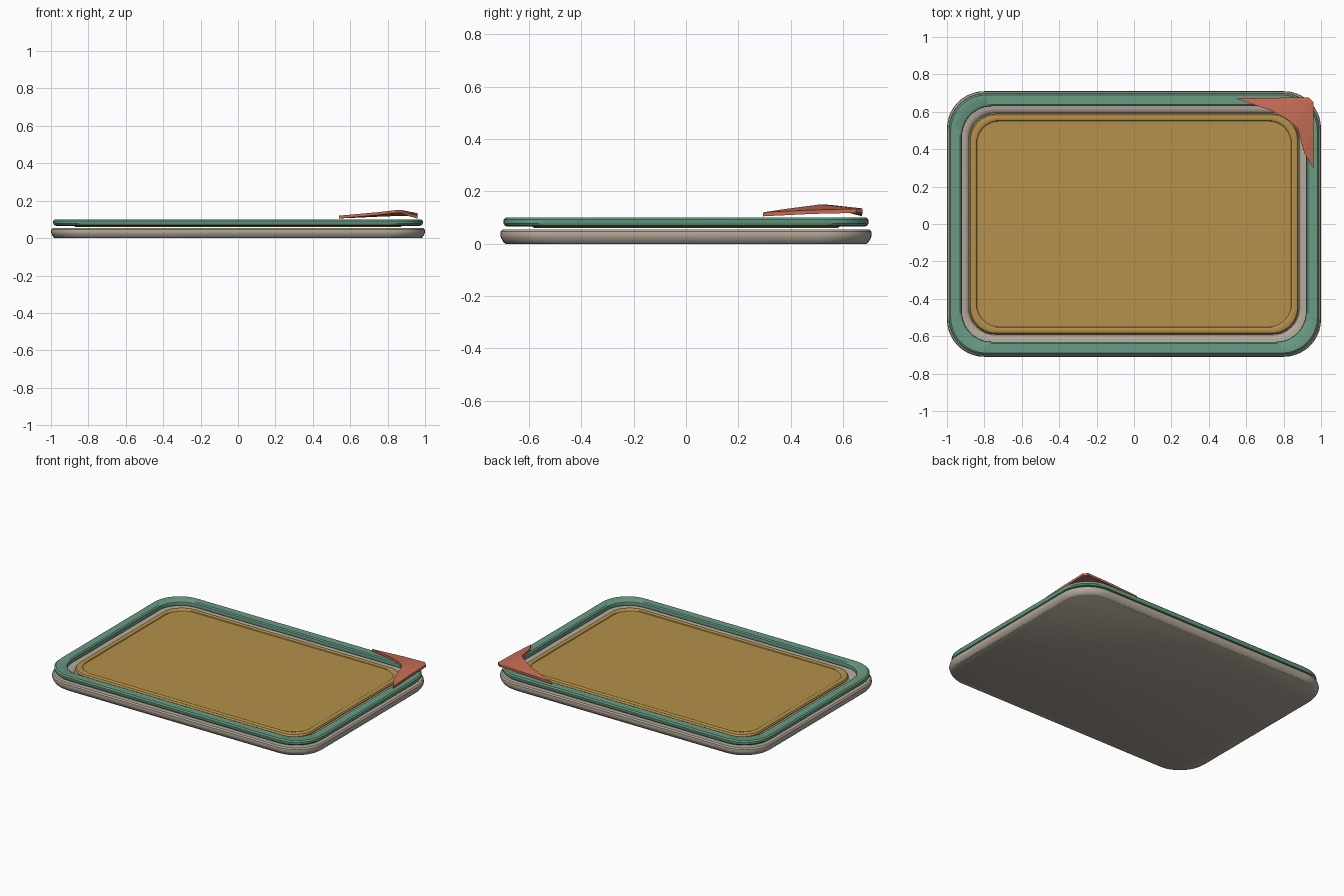
import bpy, bmesh
from math import sin, cos, pi

if "Cube" in bpy.data.objects:
    bpy.data.objects.remove(bpy.data.objects["Cube"])


def finish(name, bm, color, angle=35):
    bmesh.ops.recalc_face_normals(bm, faces=bm.faces)
    me = bpy.data.meshes.new(name)
    bm.to_mesh(me)
    bm.free()
    ob = bpy.data.objects.new(name, me)
    bpy.context.collection.objects.link(ob)
    mat = bpy.data.materials.new(name + "_color")
    mat.diffuse_color = (*color, 1)
    mat.use_nodes = True
    mat.node_tree.nodes["Principled BSDF"].inputs["Base Color"].default_value = mat.diffuse_color
    me.materials.append(mat)
    bpy.ops.object.select_all(action='DESELECT')
    ob.select_set(True)
    bpy.context.view_layer.objects.active = ob
    bpy.ops.object.shade_smooth_by_angle(angle=angle * pi / 180)
    return ob


def ring(bm, inset, z, seg=10):
    # rounded rectangle, inset from the 2.0 x 1.42 outline
    hx, hy, r = 1 - inset, 0.71 - inset, 0.2 - 0.5 * inset
    verts = []
    for q, (sx, sy) in enumerate(((1, 1), (-1, 1), (-1, -1), (1, -1))):
        for i in range(seg + 1):
            a = (q + i / seg) * pi / 2
            verts.append(bm.verts.new((sx * (hx - r) + r * cos(a),
                                       sy * (hy - r) + r * sin(a), z)))
    return verts


def plate(name, profile, color, hollow=False):
    # profile of (inset, z), swept around the rounded rectangle
    bm = bmesh.new()
    rings = [ring(bm, *p) for p in profile]
    pairs = list(zip(rings, rings[1:]))
    if hollow:
        pairs.append((rings[-1], rings[0]))
    else:
        bm.faces.new(rings[0])
        bm.faces.new(rings[-1])
    for a, b in pairs:
        for i in range(len(a)):
            j = (i + 1) % len(a)
            bm.faces.new((a[i], a[j], b[j], b[i]))
    return finish(name, bm, color)


# Backing plate with a shallow recess
plate("base_plate", [(0.02, 0), (0.012, 0.006), (0.003, 0.022), (0, 0.034), (0.002, 0.047),
                     (0.010, 0.055), (0.095, 0.055), (0.108, 0.051), (0.116, 0.042)],
      (0.46, 0.40, 0.33))

# Green border frame
plate("border_frame", [(0.030, 0.065), (0.018, 0.069), (0.012, 0.078), (0.012, 0.092),
                       (0.020, 0.100), (0.070, 0.100), (0.078, 0.094), (0.080, 0.085),
                       (0.078, 0.070), (0.070, 0.065)], (0.14, 0.33, 0.23), hollow=True)

# Yellow panel with a raised lip
plate("centre_panel", [(0.130, 0.060), (0.121, 0.066), (0.120, 0.072), (0.126, 0.082),
                       (0.136, 0.086), (0.150, 0.086), (0.157, 0.083), (0.160, 0.078)],
      (0.46, 0.28, 0.07))

# Raised folded corner
outer = [(0.54, 0.672, 0.105), (0.78, 0.675, 0.116), (0.935, 0.675, 0.120),
         (0.96, 0.65, 0.118), (0.96, 0.48, 0.114), (0.96, 0.295, 0.105)]
inner = [outer[0], (0.74, 0.605, 0.123), (0.84, 0.547, 0.134),
         (0.875, 0.51, 0.135), (0.91, 0.38, 0.118), outer[-1]]
bm = bmesh.new()
layers = []
for dz in (0, 0.015):
    o = [bm.verts.new((x, y, z + dz)) for x, y, z in outer]
    n = [o[0]] + [bm.verts.new((x, y, z + dz)) for x, y, z in inner[1:-1]] + [o[-1]]
    for i in range(5):
        quad = [o[i], o[i + 1], n[i + 1], n[i]]
        bm.faces.new(list(dict.fromkeys(quad)))
    layers.append(o + n[-2:0:-1])
low, high = layers
for i in range(len(low)):
    j = (i + 1) % len(low)
    bm.faces.new((low[i], low[j], high[j], high[i]))
finish("corner_flap", bm, (0.56, 0.15, 0.09))
